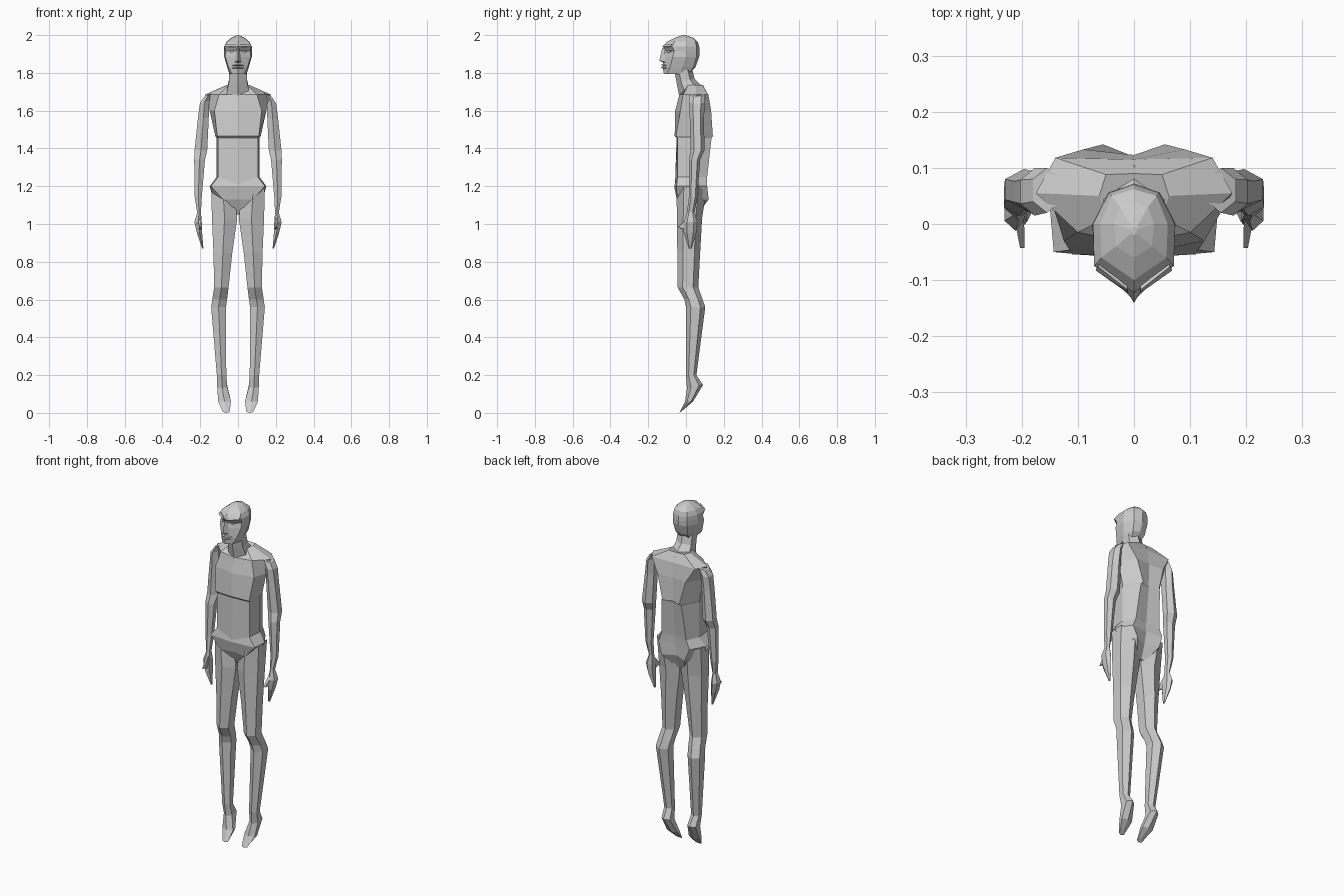
import bpy, bmesh, math

skin = bpy.data.materials.new("plain_grey")
skin.diffuse_color = (0.6, 0.6, 0.6, 1)


def finish(name, bm, mirror=False):
    """Turn a bmesh into a flat shaded object, optionally mirrored over x."""
    bmesh.ops.remove_doubles(bm, verts=bm.verts, dist=0.0001)
    bmesh.ops.recalc_face_normals(bm, faces=bm.faces)
    mesh = bpy.data.meshes.new(name)
    bm.to_mesh(mesh)
    bm.free()
    mesh.materials.append(skin)
    ob = bpy.data.objects.new(name, mesh)
    bpy.context.collection.objects.link(ob)
    if mirror:
        ob.modifiers.new("mirror", 'MIRROR').use_mirror_merge = False
    return ob


def loft(name, rings, mirror=False):
    """Skin a stack of point rings and close both ends."""
    bm = bmesh.new()
    loops = [[bm.verts.new(p) for p in r] for r in rings]
    n = len(loops[0])
    for a, b in zip(loops, loops[1:]):
        for i in range(n):
            j = (i + 1) % n
            bm.faces.new((a[i], a[j], b[j], b[i]))
    bm.faces.new(loops[0])
    bm.faces.new(loops[-1])
    return finish(name, bm, mirror)


def half_ring(z, yf, front, side, back, yb, dz=0):
    """Symmetric eight-point section; dz shifts the front centre point."""
    half = [(x, y, z) for x, y in (front, side, back)]
    return ([(0, yf, z + dz)] + half + [(0, yb, z)]
            + [(-x, y, h) for x, y, h in reversed(half)])


def limb_ring(x0, x1, y0, y1, z, sx=0, sy=0, n=6):
    """Six-sided section filling an x/y range, tilted by slopes sx and sy."""
    cx, cy, rx, ry = (x0 + x1) / 2, (y0 + y1) / 2, (x1 - x0) / 2, (y1 - y0) / 2
    pts = []
    for i in range(n):
        a = 2 * math.pi * i / n - math.pi / 2
        dx, dy = rx * math.cos(a) / math.cos(math.pi / 6), ry * math.sin(a)
        pts.append((cx + dx, cy + dy, z + sx * dx + sy * dy))
    return pts


def wedge(name, pts, mirror=False):
    """Small convex solid around a few points."""
    bm = bmesh.new()
    for p in pts:
        bm.verts.new(p)
    bmesh.ops.convex_hull(bm, input=bm.verts)
    return finish(name, bm, mirror)


# Torso: pelvis, waist, chest shelf, shoulders
loft("torso", [half_ring(*r) for r in (
    (1.05, 0.0, (.02, 0.0), (.03, .03), (.03, .06), .06),
    (1.13, -.035, (.08, -.048), (.13, .02), (.075, .12), .085),
    (1.20, -.063, (.143, -.05), (.15, .03), (.10, .112), .10),
    (1.25, -.058, (.105, -.045), (.113, .04), (.08, .112), .10, -.04),
    (1.455, -.050, (.105, -.045), (.113, .04), (.065, .135), .12),
    (1.465, -.06, (.11, -.054), (.12, .05), (.055, .142), .12),
    (1.60, -.057, (.125, -.03), (.15, .05), (.09, .133), .123),
    (1.685, -.035, (.10, -.015), (.175, .055), (.14, .118), .115),
    (1.735, .01, (.05, .01), (.062, .05), (.05, .088), .09, -.05))])

# Neck
loft("neck", [limb_ring(-.062, .062, -.035, .105, 1.69, 0, .3),
              limb_ring(-.048, .048, -.05, .045, 1.76, 0, .2),
              limb_ring(-.046, .046, -.065, .03, 1.83)])

# Head: chin, mouth, cheeks, recessed eyes, brow, crown
loft("head", [half_ring(*r) for r in (
    (1.795, -.117, (.033, -.10), (.046, -.03), (.03, .015), .015),
    (1.83, -.124, (.05, -.085), (.057, -.02), (.04, .04), .05),
    (1.885, -.115, (.068, -.07), (.073, 0), (.045, .055), .07),
    (1.915, -.108, (.066, -.062), (.074, 0), (.046, .056), .072),
    (1.94, -.122, (.071, -.075), (.073, 0), (.045, .055), .07),
    (1.965, -.10, (.058, -.06), (.06, 0), (.04, .05), .062),
    (1.985, -.06, (.032, -.04), (.036, 0), (.025, .03), .04),
    (2.0, -.02, (.004, -.016), (.005, -.01), (.004, -.006), -.005))])

# Face details
wedge("nose", [(0, -.125, 1.935), (.008, -.11, 1.925), (-.008, -.11, 1.925),
               (0, -.141, 1.865), (.018, -.11, 1.858), (-.018, -.11, 1.858),
               (0, -.118, 1.852)])
for z, y in ((1.842, -.136), (1.828, -.134)):
    wedge("lip", [(0, y, z), (.034, -.104, z - .004), (-.034, -.104, z - .004),
                  (0, -.11, z + .008), (0, -.11, z - .008)])
wedge("eye", [(.018, -.102, 1.912), (.05, -.08, 1.912), (.034, -.097, 1.919),
              (.034, -.099, 1.906), (.034, -.07, 1.912)], True)
wedge("brow", [(.01, -.124, 1.938), (.068, -.083, 1.94), (.012, -.117, 1.95),
               (.064, -.076, 1.952), (.012, -.10, 1.935), (.06, -.06, 1.94)], True)

# Arms with flat hands
loft("arm", [limb_ring(*r) for r in (
    (.13, .18, .02, .10, 1.685, -.5),
    (.152, .202, .015, .10, 1.645, -.3),
    (.155, .212, .02, .095, 1.56),
    (.163, .23, .025, .098, 1.39),
    (.175, .232, .015, .075, 1.34),
    (.192, .229, .015, .06, 1.14),
    (.196, .216, .005, .045, 1.06),
    (.192, .231, -.012, .06, 1.01),
    (.190, .218, -.012, .055, .955),
    (.183, .190, .015, .03, .87))], True)
wedge("thumb", [(.196, .02, 1.05), (.215, .02, 1.04), (.195, -.043, .985),
                (.203, -.043, .98), (.196, .0, .97), (.21, .0, .975)], True)

# Legs with hanging, pointed feet
loft("leg", [limb_ring(*r) for r in (
    (.015, .142, -.05, .105, 1.16, .7),
    (.004, .138, -.048, .085, 1.03),
    (.03, .13, -.046, .075, .85),
    (.05, .126, -.045, .065, .665),
    (.058, .136, -.008, .088, .60),
    (.064, .142, 0, .102, .56),
    (.062, .112, 0, .055, .20),
    (.057, .11, .005, .09, .14, 0, .2),
    (.037, .105, -.005, .037, .06),
    (.045, .08, -.035, -.012, .012, 0, .8))], True)

# Stand the lowest toe point on the ground
low = min(v.co.z for v in bpy.data.objects["leg"].data.vertices)
for v in bpy.data.objects["leg"].data.vertices:
    if v.co.z < .03:
        v.co.z -= low
